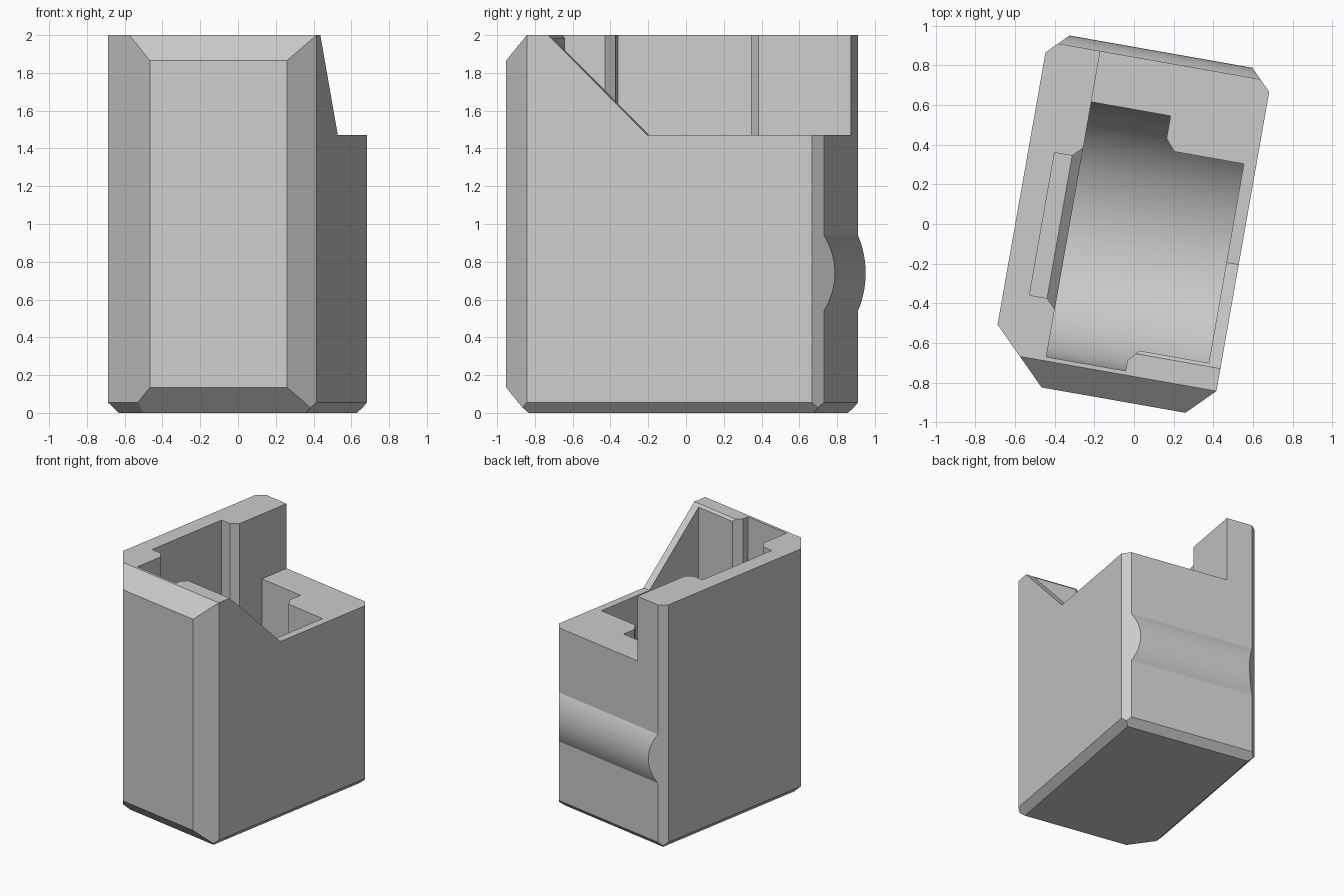
import bpy, bmesh, math
from mathutils import Vector, Matrix

if "Cube" in bpy.data.objects:
    bpy.data.objects.remove(bpy.data.objects["Cube"], do_unlink=True)

grey = bpy.data.materials.new("plain grey")
grey.use_nodes = True
grey.diffuse_color = (0.6, 0.6, 0.6, 1)
grey.node_tree.nodes["Principled BSDF"].inputs["Base Color"].default_value = (0.6, 0.6, 0.6, 1)

LEFT, RIGHT, FRONT, BACK = -0.59, 0.556, -0.893, 0.83
WALL = -0.319                      # inner face of the tall side wall
AXIS_Y, AXIS_Z, BORE = -0.084, 0.74, 0.653


def make(name, bm):
    bmesh.ops.recalc_face_normals(bm, faces=bm.faces)
    me = bpy.data.meshes.new(name)
    bm.to_mesh(me)
    bm.free()
    me.materials.append(grey)
    ob = bpy.data.objects.new(name, me)
    bpy.context.collection.objects.link(ob)
    return ob


def loft(name, ring_a, ring_b):
    """Solid between two matching outlines."""
    bm = bmesh.new()
    a = [bm.verts.new(p) for p in ring_a]
    b = [bm.verts.new(p) for p in ring_b]
    bm.faces.new(a)
    bm.faces.new(b[::-1])
    for i in range(len(a)):
        j = (i + 1) % len(a)
        bm.faces.new((a[i], b[i], b[j], a[j]))
    return make(name, bm)


def along_x(name, profile, x0, x1):
    return loft(name, [(x0, y, z) for y, z in profile], [(x1, y, z) for y, z in profile])


def along_z(name, plan, z0, z1):
    return loft(name, [(x, y, z0) for x, y in plan], [(x, y, z1) for x, y in plan])


def boolean(target, tool, operation):
    mod = target.modifiers.new(operation.lower(), 'BOOLEAN')
    mod.operation, mod.object, mod.solver = operation, tool, 'EXACT'
    bpy.context.view_layer.objects.active = target
    bpy.ops.object.modifier_apply(modifier=mod.name)
    bpy.data.objects.remove(tool, do_unlink=True)


def slice_off(bm, point, normal):
    geom = bm.verts[:] + bm.edges[:] + bm.faces[:]
    cut = bmesh.ops.bisect_plane(bm, geom=geom, plane_co=point, plane_no=normal, clear_outer=True)
    edges = [e for e in cut["geom_cut"] if isinstance(e, bmesh.types.BMEdge)]
    bmesh.ops.contextual_create(bm, geom=edges)


# Housing block with chamfered corners and rims
bm = bmesh.new()
bmesh.ops.create_cube(bm, size=1, matrix=Matrix.Translation(((LEFT + RIGHT) / 2, (FRONT + BACK) / 2, 1))
                      @ Matrix.Diagonal((RIGHT - LEFT, BACK - FRONT, 2, 1)))
BIG, MID, SMALL = 0.274, 0.135, 0.055
for point, normal in [
        ((LEFT + BIG, FRONT, 0), (-1, -1, 0)),
        ((RIGHT - MID, FRONT, 0), (1, -1, 0)),
        ((LEFT + SMALL, BACK, 0), (-1, 1, 0)),
        ((RIGHT - SMALL, BACK, 0), (1, 1, 0)),
        ((0, FRONT, 2 - MID), (0, -1, 1)),
        ((0, FRONT, MID), (0, -1, -1)),
        ((LEFT, 0, SMALL), (-1, 0, -1)),
        ((RIGHT, 0, SMALL), (1, 0, -1)),
        ((0, BACK, SMALL), (0, 1, -1)),
        ((LEFT + BIG / 2, FRONT + BIG / 2, SMALL), (-1, -1, -math.sqrt(2)))]:
    slice_off(bm, Vector(point), Vector(normal).normalized())
housing = make("housing", bm)

# Shallow rounded bulge on the back, its ends following the corner chamfers
swell, half = 0.05, 0.2
radius = (half ** 2 + swell ** 2) / (2 * swell)
reach = math.asin(half / radius)
arc = []
for i in range(25):
    t = -reach + 2 * reach * i / 24
    arc.append((BACK + swell - radius + radius * math.cos(t), AXIS_Z + radius * math.sin(t)))
arc = [(BACK - 0.03, AXIS_Z - half)] + arc + [(BACK - 0.03, AXIS_Z + half)]
bulge = loft("bulge",
             [(LEFT + SMALL + y - BACK, y, z) for y, z in arc],
             [(RIGHT - SMALL - y + BACK, y, z) for y, z in arc])
boolean(housing, bulge, 'UNION')

# Lowered side with a sloped shoulder
step = along_x("step", [(-0.643, 2), (-0.11, 1.47), (1.2, 1.47), (1.2, 2.2), (-0.843, 2.2)], WALL, 1)
boolean(housing, step, 'DIFFERENCE')

# Pocket: stepped plan trimmed by a round-bottomed trough
half_plan = [(WALL, 0.653), (0.087, 0.653), (0.087, 0.569), (0.137, 0.51), (0.493, 0.51)]
plan = [(x, AXIS_Y + h) if h > 0.6 else (x, -0.115 + h) for x, h in half_plan]
plan += [(x, AXIS_Y - h) if h > 0.6 else (x, -0.115 - h) for x, h in reversed(half_plan)]
pocket = along_z("pocket", plan, 0.02, 2.2)
trough = [(AXIS_Y + BORE * math.cos(math.pi * (1 + i / 64)),
           AXIS_Z + BORE * math.sin(math.pi * (1 + i / 64))) for i in range(65)]
trough += [(AXIS_Y + BORE, 2.4), (AXIS_Y - BORE, 2.4)]
boolean(pocket, along_x("trough", trough, -1, 1), 'INTERSECT')
boolean(housing, pocket, 'DIFFERENCE')

# Slot in the tall wall, with a flared mouth
def slot_ring(x, grow):
    w, floor = 0.365 + grow, 0.4 - grow
    return [(x, -0.08 - w, floor), (x, -0.08 + w, floor), (x, -0.08 + w, 2.2), (x, -0.08 - w, 2.2)]


boolean(housing, loft("slot", slot_ring(-0.457, 0), slot_ring(-0.3, 0)), 'DIFFERENCE')
boolean(housing, loft("flare", slot_ring(-0.367, 0), slot_ring(-0.287, 0.08)), 'DIFFERENCE')

# Turn the housing to its resting angle and shade the curved faces smooth
housing.data.transform(Matrix.Rotation(math.radians(-10), 4, 'Z'))
bpy.ops.object.select_all(action='DESELECT')
housing.select_set(True)
bpy.context.view_layer.objects.active = housing
bpy.ops.object.shade_smooth_by_angle(angle=math.radians(15))
